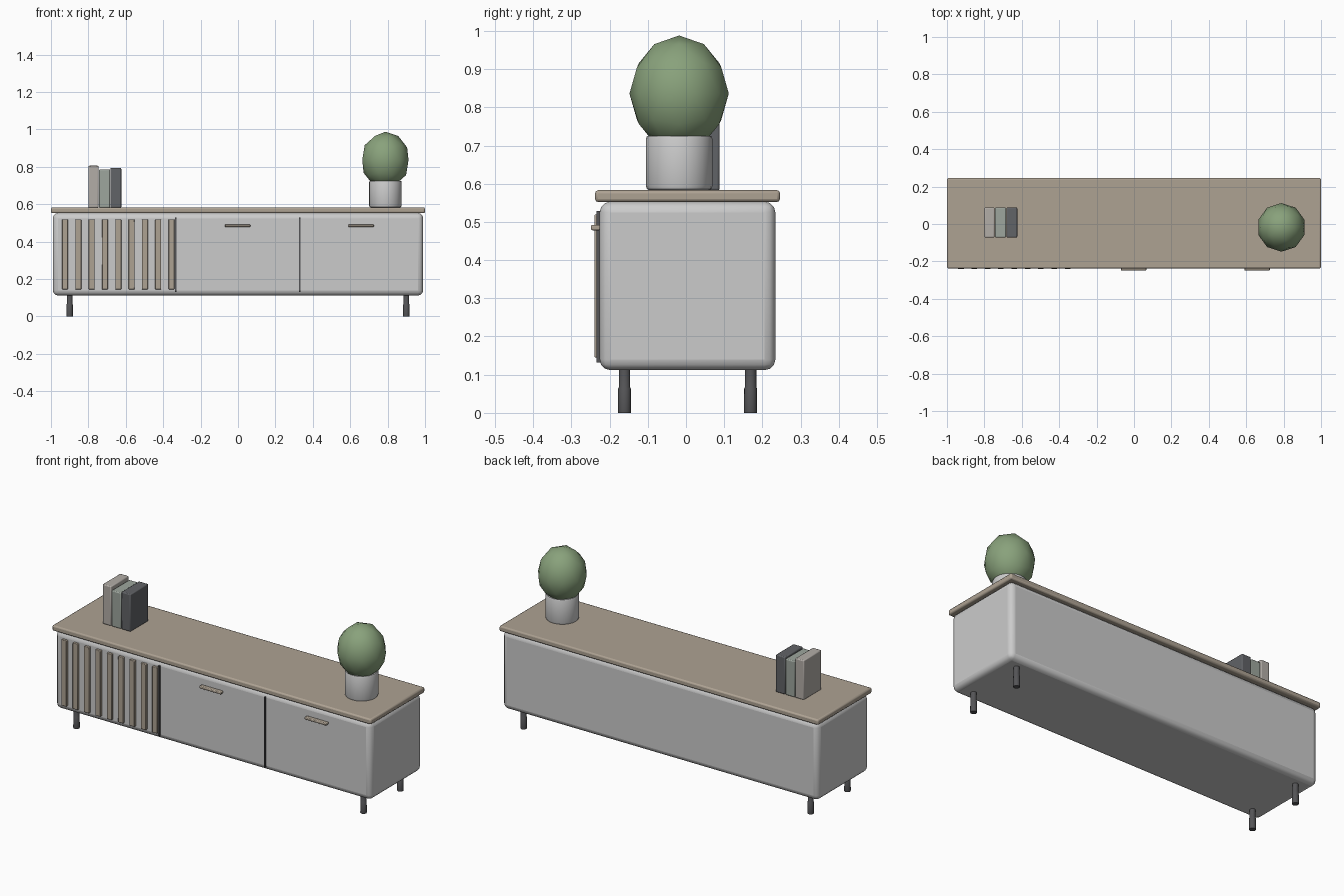
import bpy, math

if "Cube" in bpy.data.objects:
    bpy.data.objects.remove(bpy.data.objects["Cube"])


def material(name, r, g, b):
    m = bpy.data.materials.new(name)
    m.diffuse_color = (r, g, b, 1)
    m.use_nodes = True
    m.node_tree.nodes["Principled BSDF"].inputs["Base Color"].default_value = m.diffuse_color
    return m


WOOD = material("wood", 0.42, 0.36, 0.29)
DARK = material("dark_metal", 0.09, 0.09, 0.095)
GREEN = material("leaf_green", 0.25, 0.36, 0.2)
CREAM = material("cream_paper", 0.45, 0.42, 0.39)
SAGE = material("sage_paper", 0.34, 0.38, 0.34)
CHARCOAL = material("charcoal_paper", 0.12, 0.125, 0.135)


def finish(ob, name, mat=None, bevel=0, segments=2):
    ob.name = name
    if mat:
        ob.data.materials.append(mat)
    if bevel:
        mod = ob.modifiers.new("bevel", 'BEVEL')
        mod.width, mod.segments = bevel, segments
    bpy.ops.object.shade_smooth_by_angle(angle=math.radians(35))
    return ob


def box(name, x, y, z, mat=None, bevel=0, segments=2):
    """Box from (min, max) pairs on each axis."""
    bpy.ops.mesh.primitive_cube_add(size=1, location=[(a + b) / 2 for a, b in (x, y, z)])
    ob = bpy.context.object
    ob.scale = [b - a for a, b in (x, y, z)]
    bpy.ops.object.transform_apply(location=False, rotation=False, scale=True)
    return finish(ob, name, mat, bevel, segments)


def lathe(name, profile, x, y, mat=None, sides=16):
    """Closed solid of revolution from (radius, z) points."""
    verts, faces = [], []
    for r, z in profile:
        for i in range(sides):
            a = math.tau * i / sides
            verts.append((r * math.cos(a), r * math.sin(a), z))
    for k in range(len(profile) - 1):
        for i in range(sides):
            j = (i + 1) % sides
            faces.append((k * sides + i, k * sides + j, (k + 1) * sides + j, (k + 1) * sides + i))
    faces.append(tuple(reversed(range(sides))))
    faces.append(tuple(range(len(verts) - sides, len(verts))))
    me = bpy.data.meshes.new(name)
    me.from_pydata(verts, [], faces)
    ob = bpy.data.objects.new(name, me)
    bpy.context.collection.objects.link(ob)
    bpy.ops.object.select_all(action='DESELECT')
    bpy.context.view_layer.objects.active = ob
    ob.select_set(True)
    ob.location = (x, y, 0)
    return finish(ob, name, mat)


# Cabinet body and wooden top
box("cabinet_body", (-0.99, 0.99), (-0.226, 0.234), (0.112, 0.553), None, 0.028, 3)
box("cabinet_top", (-1, 1), (-0.238, 0.246), (0.552, 0.583), WOOD, 0.008, 2)

# Legs with a slightly wider foot
for sx, side in ((-1, "left"), (1, "right")):
    for y, end in ((-0.161, "front"), (0.169, "back")):
        lathe(f"{end}_{side}_leg",
              [(0.0165, 0), (0.0172, 0.003), (0.0165, 0.064), (0.015, 0.067), (0.015, 0.125)],
              sx * 0.9, y, DARK)

# Slatted left door
for i in range(9):
    x = -0.925 + 0.0712 * i
    box(f"door_slat_{i + 1}", (x - 0.016, x + 0.016), (-0.24, -0.222), (0.145, 0.519), WOOD, 0.003)

# Dark gaps between the fronts
for i, x in enumerate((-0.333, 0.33)):
    box(f"front_divider_{i + 1}", (x - 0.004, x + 0.004), (-0.234, -0.22), (0.132, 0.529), DARK)

# Drawer handles
for i, x in enumerate((-0.002, 0.658)):
    box(f"drawer_handle_{i + 1}", (x - 0.068, x + 0.068), (-0.249, -0.224), (0.478, 0.492), WOOD, 0.004)

# Books
for i, (x0, x1, top, mat) in enumerate(((-0.8, -0.746, 0.806, CREAM),
                                        (-0.743, -0.684, 0.786, SAGE),
                                        (-0.682, -0.624, 0.794, CHARCOAL))):
    box(f"book_{i + 1}", (x0, x1), (-0.072, 0.088), (0.582, top), mat, 0.005)

# Plant pot and round foliage
lathe("plant_pot", [(0.077, 0.582), (0.084, 0.586), (0.087, 0.594), (0.087, 0.718), (0.084, 0.725)],
      0.788, -0.018, None, 24)
bpy.ops.mesh.primitive_ico_sphere_add(subdivisions=2, radius=1, location=(0.788, -0.018, 0.836))
plant = bpy.context.object
plant.scale = (0.13, 0.13, 0.152)
bpy.ops.object.transform_apply(location=False, rotation=False, scale=True)
finish(plant, "plant_foliage", GREEN)
